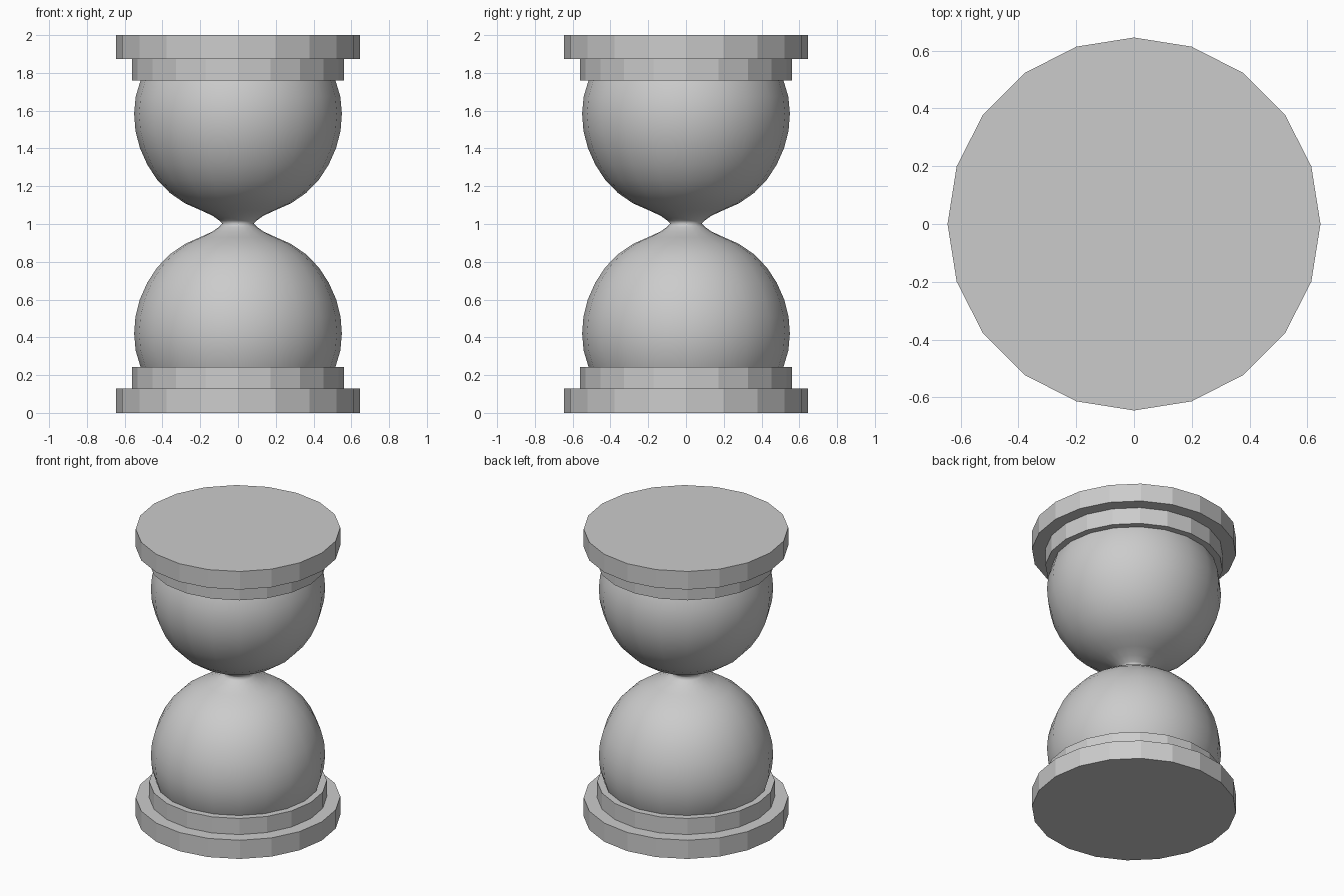
import bpy, bmesh
from math import cos, sin, tau

if "Cube" in bpy.data.objects:
    bpy.data.objects.remove(bpy.data.objects["Cube"])

SIDES = 20


def lathe(name, profile, smooth=False):
    """Revolve (radius, z) points around z; radius 0 ends become caps."""
    bm = bmesh.new()
    rings = [[bm.verts.new((r * cos(tau * i / SIDES), r * sin(tau * i / SIDES), z))
              for i in range(SIDES)] for r, z in profile]
    for a, b in zip(rings, rings[1:]):
        for i in range(SIDES):
            j = (i + 1) % SIDES
            bm.faces.new((a[i], a[j], b[j], b[i])).smooth = smooth
    bm.faces.new(rings[0][::-1])
    bm.faces.new(rings[-1])
    mesh = bpy.data.meshes.new(name)
    bm.to_mesh(mesh)
    bm.free()
    obj = bpy.data.objects.new(name, mesh)
    bpy.context.collection.objects.link(obj)
    return obj


# End plates and the narrower collars that hold the glass
lathe("bottom_plate", [(0.645, 0), (0.645, 0.13)])
lathe("bottom_collar", [(0.56, 0.13), (0.56, 0.242)])
lathe("top_collar", [(0.56, 1.76), (0.56, 1.874)])
lathe("top_plate", [(0.645, 1.874), (0.645, 2.0)])

# Glass: lower bulb profile up to the neck, mirrored for the upper bulb
lower = [(0.47, 0.14), (0.515, 0.24), (0.542, 0.33), (0.55, 0.42), (0.543, 0.51),
         (0.52, 0.60), (0.48, 0.69), (0.428, 0.77), (0.36, 0.84), (0.28, 0.895),
         (0.20, 0.93), (0.135, 0.96), (0.10, 0.985), (0.083, 1.002)]
upper = [(r, 2.004 - z) for r, z in reversed(lower[:-1])]
lathe("glass_bulbs", lower + upper, smooth=True)
